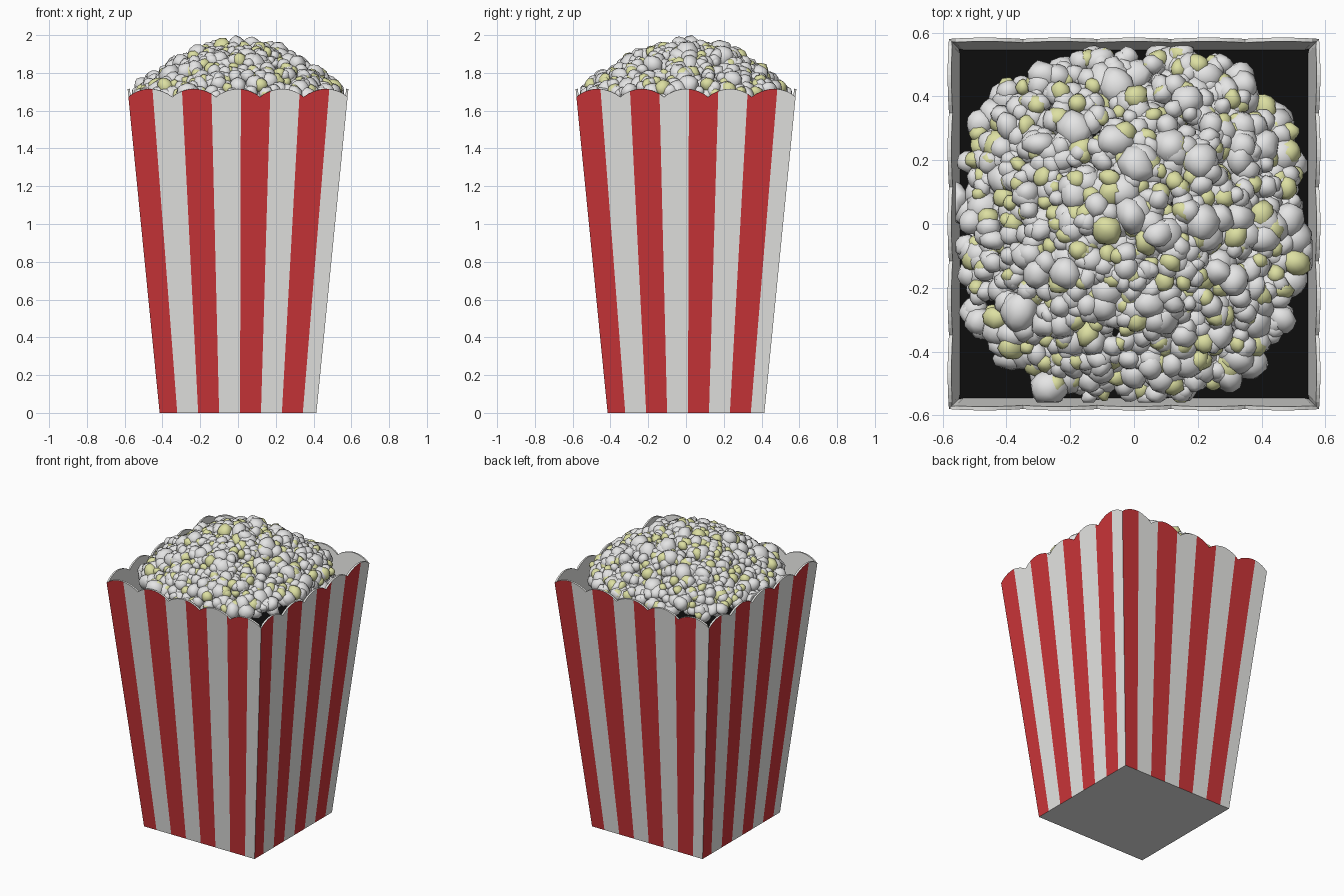
import bpy, bmesh, math, random
from mathutils import Vector, Matrix

if "Cube" in bpy.data.objects:
    bpy.data.objects.remove(bpy.data.objects["Cube"])

random.seed(7)


def material(name, rgb):
    m = bpy.data.materials.new(name)
    m.diffuse_color = (*rgb, 1)
    m.use_nodes = True
    m.node_tree.nodes["Principled BSDF"].inputs["Base Color"].default_value = m.diffuse_color
    return m


RED = material("red", (0.60, 0.035, 0.04))
WHITE = material("white", (0.80, 0.80, 0.78))
CORN = material("popcorn white", (0.78, 0.78, 0.78))
BUTTER = material("butter yellow", (0.72, 0.74, 0.36))
DARK = material("dark filling", (0.004, 0.004, 0.004))


def add_object(name, verts, faces, mats):
    me = bpy.data.meshes.new(name)
    me.from_pydata(verts, [], faces)
    for m in mats:
        me.materials.append(m)
    ob = bpy.data.objects.new(name, me)
    bpy.context.collection.objects.link(ob)
    return ob


# --- tapered box: striped walls with a scalloped rim, same on all four sides
H, BOT, TOP = 1.70, 0.415, 0.583
stripes = [-0.775 + 0.267 * k for k in range(7)]
us = sorted([-1 + i / 25 for i in range(51)] + stripes)


def half_width(z):
    return BOT + (TOP - BOT) * z / H


def rim_height(u):
    return 1.672 + 0.043 * abs(math.sin((u + 1) / 2 * 5 * math.pi)) ** 0.8


bm = bmesh.new()
for side in range(4):
    rot = Matrix.Rotation(side * math.pi / 2, 3, 'Z')
    cols = []
    for u in us:
        col = []
        for t in (0, 0.5, 1):
            z = rim_height(u) * t
            w = half_width(z)
            col.append(bm.verts.new(rot @ Vector((u * w, -w, z))))
        cols.append(col)
    for i in range(len(us) - 1):
        mid = (us[i] + us[i + 1]) / 2
        band = sum(mid > s for s in stripes)
        for j in range(2):
            f = bm.faces.new((cols[i][j], cols[i + 1][j], cols[i + 1][j + 1], cols[i][j + 1]))
            f.material_index = band % 2
bmesh.ops.remove_doubles(bm, verts=bm.verts, dist=1e-4)
# bottom panel
ring = sorted((v for v in bm.verts if v.co.z < 1e-5), key=lambda v: -math.atan2(v.co.y, v.co.x))
bm.faces.new(ring).material_index = 1
box = add_object("striped_box", [], [], (RED, WHITE))
bm.to_mesh(box.data)
bm.free()
sol = box.modifiers.new("thickness", 'SOLIDIFY')
sol.thickness = 0.012
sol.offset = -1
sol.material_offset = 1
sol.material_offset_rim = 1

# --- dark filling under the popcorn
zf = 1.45
wf = half_width(zf) - 0.008
add_object("dark_filling", [(-wf, -wf, zf), (wf, -wf, zf), (wf, wf, zf), (-wf, wf, zf)],
           [(0, 1, 2, 3)], (DARK,))

# --- popcorn heap: lumpy kernels made of small lobes
bm = bmesh.new()
bmesh.ops.create_icosphere(bm, subdivisions=2, radius=1)
ball = [v.co.copy() for v in bm.verts]
ball_faces = [[v.index for v in f.verts] for f in bm.faces]
bm.free()

verts, faces, mats = [], [], []


def rand_dir():
    return Vector([random.gauss(0, 1) for _ in range(3)]).normalized()


def lobe(c, r, mat):
    base = len(verts)
    rot = Matrix.Rotation(random.uniform(0, 6.28), 3, rand_dir())
    scale = [random.uniform(0.8, 1.15) for _ in range(3)]
    for b in ball:
        p = Vector([b[k] * scale[k] for k in range(3)]) * random.uniform(0.9, 1.08)
        verts.append(c + rot @ p * r)
    for f in ball_faces:
        faces.append([base + k for k in f])
        mats.append(mat)


def kernel(c, size):
    for k in range(4):
        lobe(c + rand_dir() * size * 0.62, size * random.uniform(0.62, 0.85), 0)
    d = rand_dir()
    d.z = abs(d.z) + 0.2
    lobe(c + d.normalized() * size * 0.62, size * random.uniform(0.55, 0.68), 1)


N = 400
for i in range(N):
    r = 0.62 * math.sqrt((i + 0.5) / N)
    a = i * 2.39996
    x = r * math.cos(a) + random.uniform(-0.015, 0.015)
    y = r * math.sin(a) + random.uniform(-0.015, 0.015)
    d = (abs(x) ** 2.5 + abs(y) ** 2.5) ** 0.4
    if d > 0.53:
        continue
    size = random.choice((0.042, 0.046, 0.05, 0.055, 0.07))
    z = 1.645 + 0.30 * (1 - (d / 0.57) ** 2) - size * 0.5 + random.uniform(-0.015, 0.01)
    kernel(Vector((x, y, z)), size)

# keep the heap inside the walls and its peak at 2.0
lift = 2.0 - max(v.z for v in verts)
for v in verts:
    v.z += lift
    v.x = max(-0.56, min(0.56, v.x))
    v.y = max(-0.56, min(0.56, v.y))
corn = add_object("popcorn", verts, faces, (CORN, BUTTER))
corn.data.polygons.foreach_set("material_index", mats)
corn.data.polygons.foreach_set("use_smooth", [True] * len(faces))
corn.data.update()
